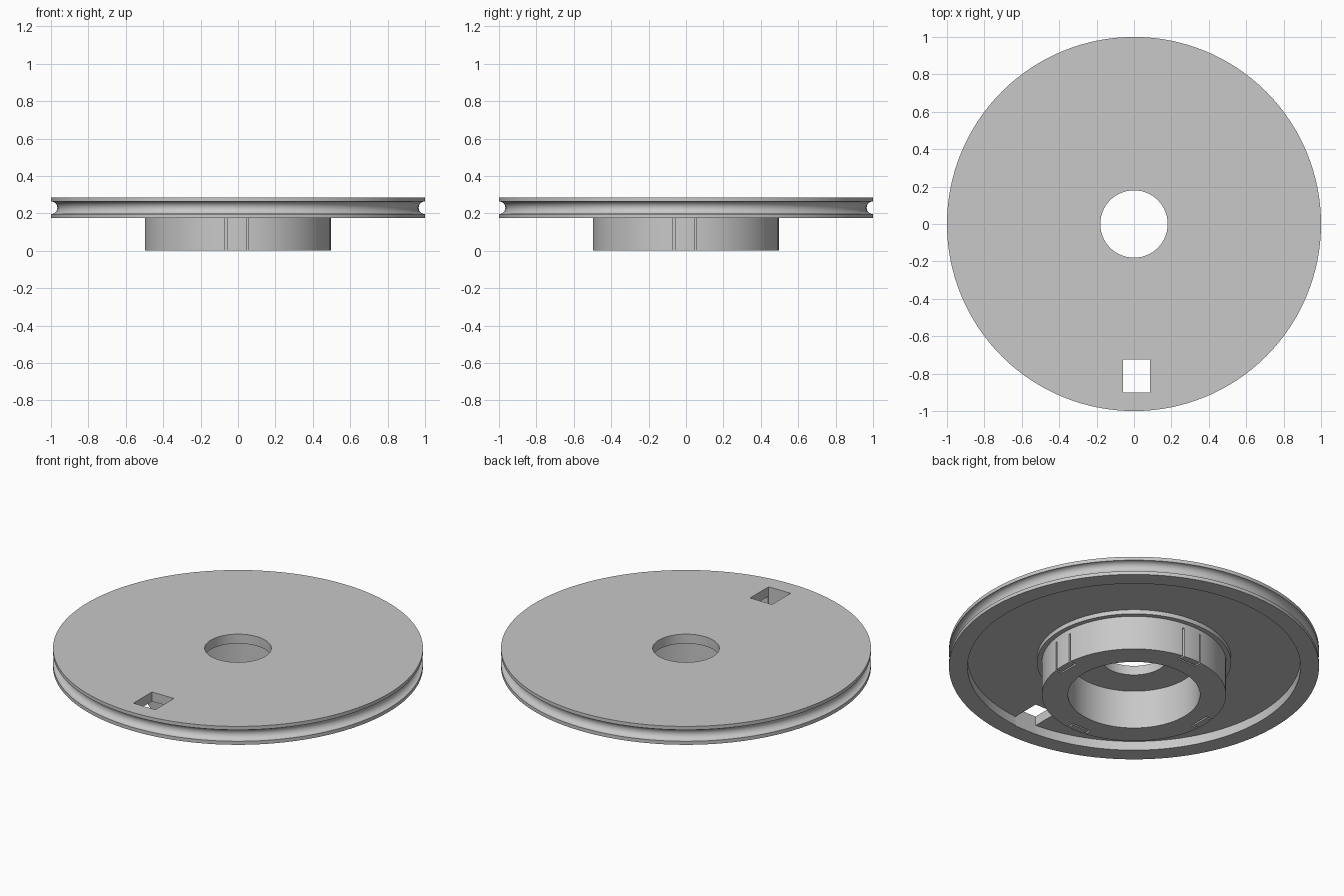
import bpy, bmesh, math
from mathutils import Matrix, Vector

SEGMENTS = 128
TOP, RIM_BOTTOM, WEB_BOTTOM, COLLAR_BOTTOM = 0.285, 0.175, 0.229, 0.203
GROOVE_Z, GROOVE_R = 0.23, 0.034

if "Cube" in bpy.data.objects:
    bpy.data.objects.remove(bpy.data.objects["Cube"], do_unlink=True)

grey = bpy.data.materials.new("plain grey")
grey.use_nodes = True
colour = (0.58, 0.58, 0.58, 1)
grey.diffuse_color = colour
grey.node_tree.nodes["Principled BSDF"].inputs["Base Color"].default_value = colour


def finish(bm, name):
    bmesh.ops.recalc_face_normals(bm, faces=bm.faces)
    mesh = bpy.data.meshes.new(name)
    bm.to_mesh(mesh)
    bm.free()
    obj = bpy.data.objects.new(name, mesh)
    bpy.context.collection.objects.link(obj)
    mesh.materials.append(grey)
    return obj


def lathe(name, profile):
    """Turn a closed (radius, height) outline around the z axis."""
    bm = bmesh.new()
    rings = []
    for i in range(SEGMENTS):
        a = 2 * math.pi * i / SEGMENTS
        rings.append([bm.verts.new((r * math.cos(a), r * math.sin(a), z)) for r, z in profile])
    for i, ring in enumerate(rings):
        following = rings[(i + 1) % SEGMENTS]
        for j in range(len(profile)):
            k = (j + 1) % len(profile)
            bm.faces.new((ring[j], following[j], following[k], ring[k]))
    return finish(bm, name)


def prism(name, outline, bottom, top, turns=1):
    """Extrude an outline upward, repeated evenly around the z axis."""
    bm = bmesh.new()
    for t in range(turns):
        rot = Matrix.Rotation(2 * math.pi * t / turns, 3, "Z")
        face = bm.faces.new([bm.verts.new(rot @ Vector((x, y, bottom))) for x, y in outline])
        new = bmesh.ops.extrude_face_region(bm, geom=[face])["geom"]
        verts = [v for v in new if isinstance(v, bmesh.types.BMVert)]
        bmesh.ops.translate(bm, verts=verts, vec=(0, 0, top - bottom))
    obj = finish(bm, name)
    obj.hide_render = True
    return obj


# Wheel section: rope groove, recessed underside, collar, hub and bearing seat
groove = []
for i in range(17):
    a = math.pi * (i / 16 - 0.5)
    groove.append((1 - GROOVE_R * math.cos(a), GROOVE_Z + GROOVE_R * math.sin(a)))
profile = [(0.18, WEB_BOTTOM), (0.357, WEB_BOTTOM), (0.357, 0), (0.498, 0),
           (0.498, COLLAR_BOTTOM), (0.525, COLLAR_BOTTOM), (0.525, WEB_BOTTOM),
           (0.9, WEB_BOTTOM), (0.9, RIM_BOTTOM), (1, RIM_BOTTOM)]
profile += groove + [(1, TOP), (0.18, TOP)]
wheel = lathe("pulley_wheel", profile)

# Square window near the rim
window = prism("window_cutter", [(-0.06, -0.9), (0.085, -0.9), (0.085, -0.725), (-0.06, -0.725)],
               0.1, 0.4)

# Four thin U-shaped slits that free a spring tab on each side of the hub
left, right, back, front, gap = -0.07, 0.055, -0.45, -0.55, 0.01
slit = [(left, front), (left + gap, front), (left + gap, back - gap), (right - gap, back - gap),
        (right - gap, front), (right, front), (right, back), (left, back)]
slits = prism("tab_slit_cutter", slit, -0.1, RIM_BOTTOM, turns=4)

bpy.ops.object.select_all(action="DESELECT")
wheel.select_set(True)
bpy.context.view_layer.objects.active = wheel
for cutter in (window, slits):
    mod = wheel.modifiers.new(cutter.name, "BOOLEAN")
    mod.operation = "DIFFERENCE"
    mod.solver = "EXACT"
    mod.object = cutter
    bpy.ops.object.modifier_apply(modifier=mod.name)
    bpy.data.objects.remove(cutter, do_unlink=True)
bpy.ops.object.shade_smooth_by_angle(angle=math.radians(30))
